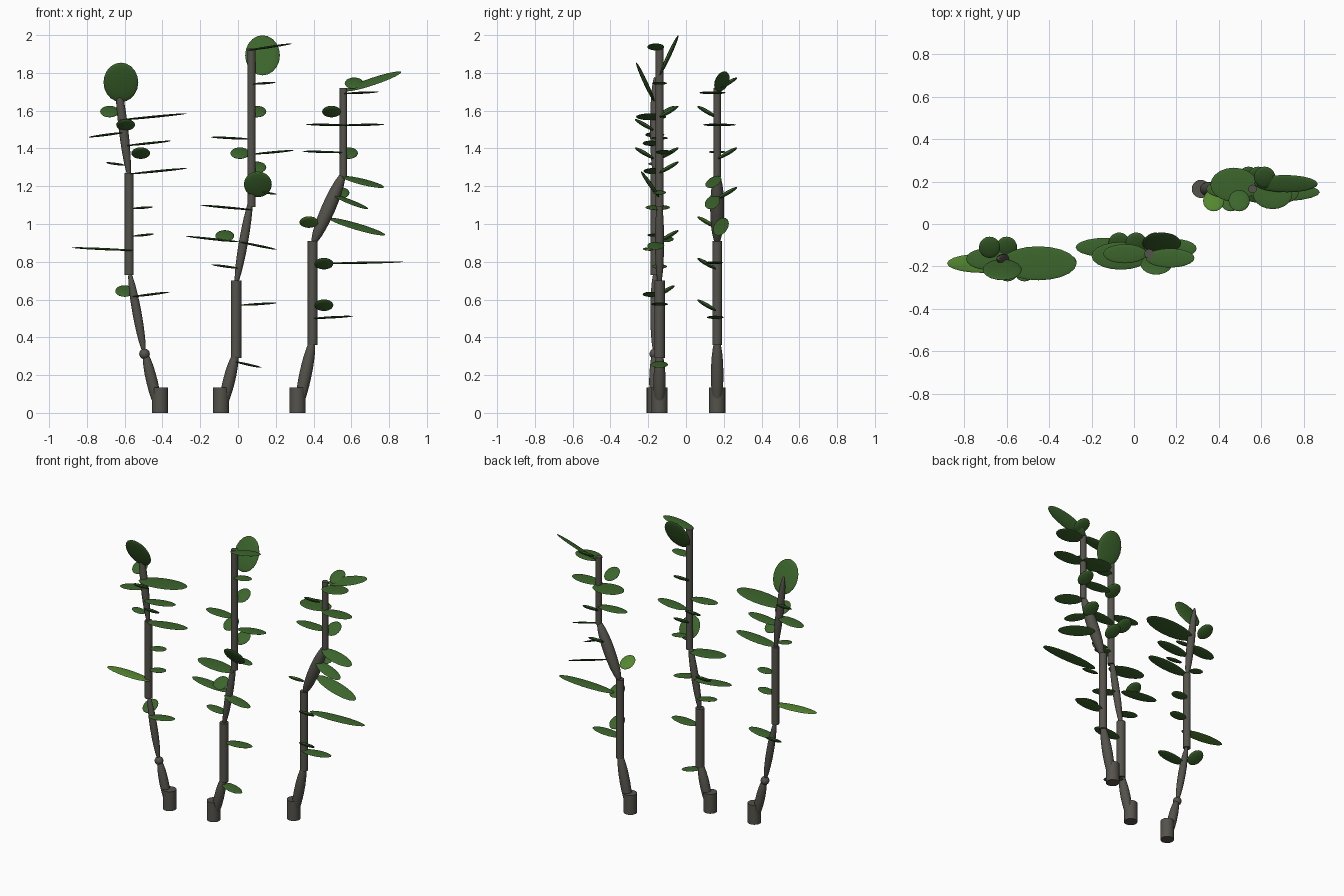
import bpy, math
from mathutils import Matrix, Vector, Euler


def material(name, rgb):
    m = bpy.data.materials.new(name)
    m.diffuse_color = (*rgb, 1)
    return m


BARK = material("bark", (0.09, 0.085, 0.07))
GREEN = material("leaf_green", (0.045, 0.13, 0.025))
FRESH = material("fresh_leaf_green", (0.09, 0.24, 0.03))


def finish(name, matrix, mat):
    o = bpy.context.object
    o.name = name
    o.data.transform(matrix)
    o.data.materials.append(mat)
    bpy.ops.object.shade_smooth_by_angle(angle=math.radians(40))


def ellipsoid(name, centre, radii, rot, mat):
    bpy.ops.mesh.primitive_uv_sphere_add(segments=20, ring_count=12, radius=1)
    finish(name, Matrix.LocRotScale(Vector(centre), rot, Vector(radii)), mat)


def cane(name, x, y, z0, z1, r):
    bpy.ops.mesh.primitive_cylinder_add(vertices=20, radius=r, depth=z1 - z0)
    finish(name, Matrix.Translation((x, y, (z0 + z1) / 2)), BARK)


def spindle(name, y, x0, z0, x1, z1, r):
    d = Vector((x1 - x0, 0, z1 - z0))
    ellipsoid(name, ((x0 + x1) / 2, y, (z0 + z1) / 2), (r, r, d.length / 2),
              d.to_track_quat('Z', 'Y'), BARK)


def blade(name, y, x0, z0, x1, z1, half=0.045, roll=0, mat=GREEN):
    # long leaf reaching sideways
    d = Vector((x1 - x0, 0, z1 - z0))
    rot = Matrix.Rotation(-math.atan2(d.z, d.x), 3, 'Y') @ Matrix.Rotation(math.radians(roll), 3, 'X')
    ellipsoid(name, ((x0 + x1) / 2, y, (z0 + z1) / 2), (d.length / 2, half, 0.006),
              rot.to_quaternion(), mat)


def round_leaf(name, x, y, z, side, rx=0.05, length=0.058, tilt=30, mat=GREEN):
    # short leaf rising outward to the front (-1) or back (+1)
    rot = Euler((side * math.radians(tilt), 0, 0)).to_quaternion()
    ellipsoid(name, (x, y, z), (rx, length, 0.011), rot, mat)


# left plant
Y = -0.165
cane("left_base", -0.413, Y, 0, 0.135, 0.043)
spindle("left_stem_1", Y, -0.415, 0, -0.495, 0.33, 0.03)
ellipsoid("left_knot", (-0.495, Y, 0.312), (0.028,) * 3, Euler().to_quaternion(), BARK)
spindle("left_stem_2", Y, -0.495, 0.31, -0.575, 0.75, 0.024)
cane("left_stem_3", -0.576, Y, 0.73, 1.27, 0.024)
spindle("left_stem_4", Y, -0.575, 1.24, -0.64, 1.78, 0.025)
for x0, z0, x1, z1, dy, half in [
        (-0.63, 1.55, -0.27, 1.585, -0.02, 0.08), (-0.79, 1.46, -0.60, 1.485, 0, 0.05),
        (-0.59, 1.415, -0.355, 1.44, -0.02, 0.045), (-0.70, 1.325, -0.60, 1.312, 0, 0.035),
        (-0.575, 1.265, -0.27, 1.295, -0.01, 0.05), (-0.56, 1.082, -0.45, 1.09, 0.01, 0.04),
        (-0.56, 0.935, -0.445, 0.947, 0, 0.04), (-0.56, 0.615, -0.36, 0.64, -0.02, 0.045)]:
    blade("left_leaf", Y + dy, x0, z0, x1, z1, half)
blade("left_low_leaf", Y - 0.02, -0.88, 0.875, -0.55, 0.86, 0.045, 0, FRESH)
for x, z, s in [(-0.68, 1.595, 1), (-0.595, 1.525, -1), (-0.515, 1.375, -1), (-0.60, 0.645, 1)]:
    round_leaf("left_round_leaf", x, Y + s * 0.055, z, s)
round_leaf("left_top_leaf", -0.62, -0.215, 1.75, -1, 0.092, 0.115, 65)

# middle plant
Y = -0.14
cane("middle_base", -0.09, Y, 0, 0.135, 0.043)
spindle("middle_stem_1", Y, -0.09, 0, -0.008, 0.33, 0.032)
cane("middle_stem_2", -0.01, Y, 0.29, 0.70, 0.028)
spindle("middle_stem_3", Y, -0.012, 0.67, 0.072, 1.15, 0.024)
cane("middle_stem_4", 0.071, Y, 1.09, 1.93, 0.022)
for x0, z0, x1, z1, dy, half in [
        (0.055, 1.92, 0.285, 1.955, -0.02, 0.045), (0.07, 1.74, 0.20, 1.75, 0, 0.04),
        (-0.145, 1.46, 0.06, 1.45, 0, 0.045), (0.08, 1.37, 0.295, 1.39, 0.025, 0.045),
        (-0.20, 1.10, 0.075, 1.075, -0.01, 0.065), (0.08, 1.175, 0.205, 1.158, 0, 0.035),
        (-0.275, 0.935, 0.01, 0.905, 0.03, 0.045), (0.01, 0.905, 0.205, 0.865, -0.02, 0.045),
        (-0.14, 0.785, 0.01, 0.765, 0, 0.04), (0.01, 0.57, 0.205, 0.582, 0, 0.045),
        (-0.02, 0.272, 0.125, 0.24, 0, 0.045)]:
    blade("middle_leaf", Y + dy, x0, z0, x1, z1, half)
for x, z, s in [(0.10, 1.595, 1), (0.01, 1.375, 1), (0.10, 1.30, 1), (-0.07, 0.937, 1)]:
    round_leaf("middle_round_leaf", x, Y + s * 0.05, z, s)
round_leaf("middle_front_leaf", 0.105, -0.19, 1.21, -1, 0.074, 0.083, 55)
round_leaf("middle_top_leaf", 0.13, -0.09, 1.893, 1, 0.092, 0.117, 65)

# right plant
Y = 0.165
cane("right_base", 0.315, Y, 0, 0.135, 0.043)
spindle("right_stem_1", Y, 0.315, 0, 0.398, 0.40, 0.033)
cane("right_stem_2", 0.395, Y, 0.36, 0.91, 0.026)
spindle("right_stem_3", Y, 0.395, 0.89, 0.562, 1.275, 0.037)
cane("right_stem_4", 0.558, Y, 1.25, 1.72, 0.02)
for x0, z0, x1, z1, dy, half, roll in [
        (0.565, 1.705, 0.865, 1.805, 0.025, 0.045, 25), (0.56, 1.69, 0.745, 1.70, -0.025, 0.07, 0),
        (0.36, 1.527, 0.58, 1.523, 0.02, 0.08, 0), (0.55, 1.523, 0.775, 1.527, -0.02, 0.055, 0),
        (0.34, 1.385, 0.565, 1.378, 0, 0.045, 0), (0.55, 1.25, 0.775, 1.195, -0.02, 0.045, 20),
        (0.51, 1.15, 0.69, 1.08, -0.025, 0.042, 15), (0.48, 1.03, 0.78, 0.942, 0.02, 0.045, 22),
        (0.45, 0.79, 0.875, 0.80, -0.015, 0.045, 0), (0.39, 0.50, 0.61, 0.512, -0.01, 0.045, 0)]:
    blade("right_leaf", Y + dy, x0, z0, x1, z1, half, roll)
for x, z, s in [(0.615, 1.745, 1), (0.495, 1.595, -1), (0.585, 1.375, 1), (0.54, 1.165, 1),
                (0.375, 1.01, -1), (0.455, 0.79, -1), (0.455, 0.57, -1)]:
    round_leaf("right_round_leaf", x, Y + s * 0.055, z, s, mat=FRESH if z == 1.01 else GREEN)
